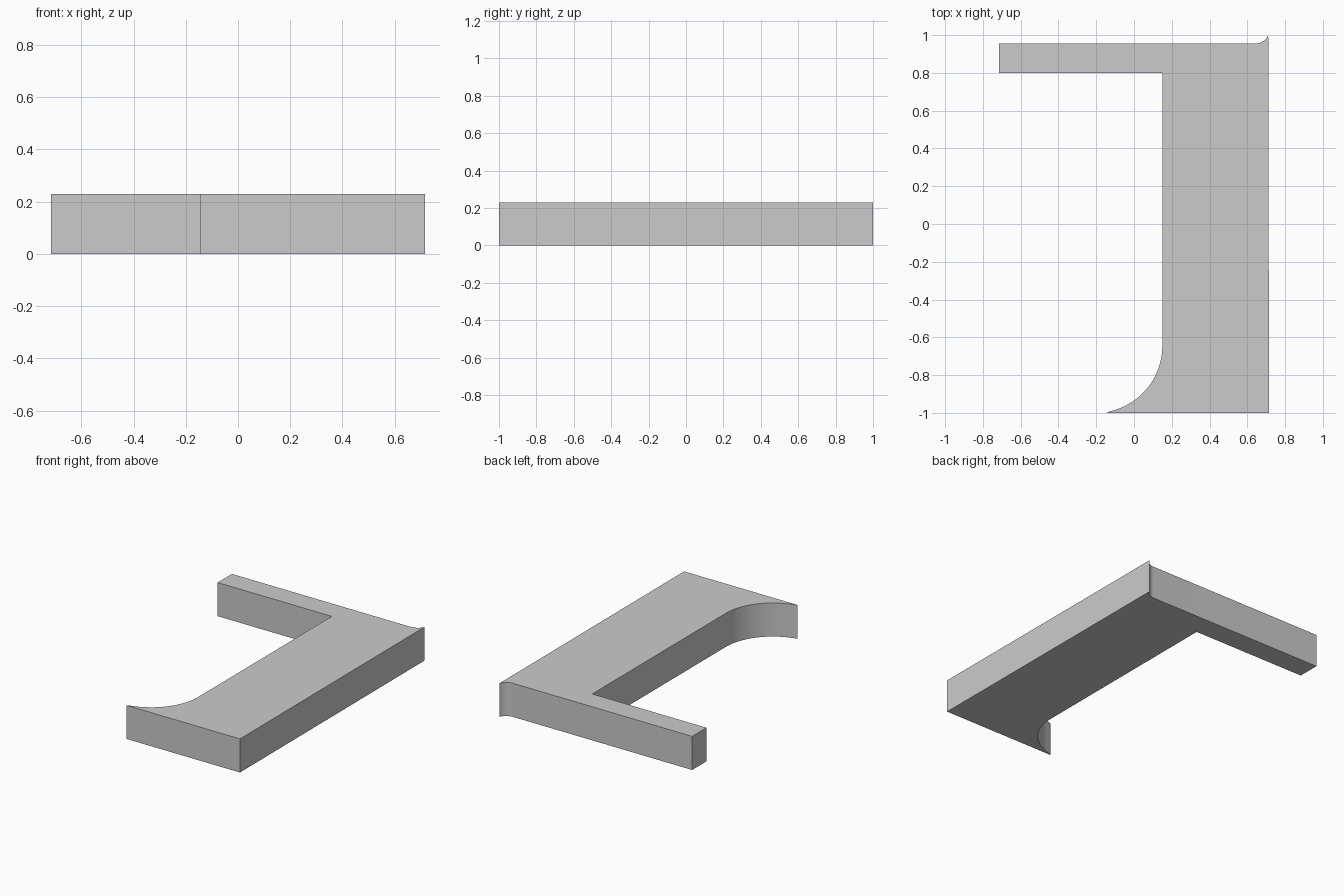
import bpy, bmesh
from math import radians, cos, sin

HEIGHT = 0.23

cube = bpy.data.objects.get("Cube")
if cube:
    bpy.data.objects.remove(cube, do_unlink=True)


def arc(cx, cy, radius, start, end, steps):
    """Points on a circle from start to end, in degrees."""
    angles = [radians(start + (end - start) * i / steps) for i in range(steps + 1)]
    return [(cx + radius * cos(a), cy + radius * sin(a)) for a in angles]


# Single grey material
grey = bpy.data.materials.new("plain grey")
grey.use_nodes = True
colour = (0.6, 0.6, 0.6, 1)
grey.diffuse_color = colour
grey.node_tree.nodes["Principled BSDF"].inputs["Base Color"].default_value = colour

# Outline: wide bar, concave flare at the front, small flare and thin arm at the back
outline = [(-0.715, -1.0), (0.715, -1.0)]
outline = [(0.715, -1.0)]
outline += arc(0.64, 1.032, 0.0777, -24.5, -90, 12)
outline += [(-0.715, 0.955), (-0.715, 0.8), (0.15, 0.8)]
outline += arc(-0.205, -0.645, 0.355, 0, -80, 24)
outline[-1] = (-0.145, -1.0)

# Extrude the outline into a flat bracket
bm = bmesh.new()
base = bm.faces.new([bm.verts.new((x, y, 0)) for x, y in outline])
top = bmesh.ops.extrude_face_region(bm, geom=[base], use_keep_orig=True)
top_verts = [g for g in top["geom"] if isinstance(g, bmesh.types.BMVert)]
bmesh.ops.translate(bm, vec=(0, 0, HEIGHT), verts=top_verts)
bmesh.ops.recalc_face_normals(bm, faces=bm.faces)
mesh = bpy.data.meshes.new("bracket")
bm.to_mesh(mesh)
bm.free()

bracket = bpy.data.objects.new("bracket", mesh)
bpy.context.collection.objects.link(bracket)
mesh.materials.append(grey)

# Smooth the curved walls, keep the corners sharp
bpy.ops.object.select_all(action="DESELECT")
bracket.select_set(True)
bpy.context.view_layer.objects.active = bracket
bpy.ops.object.shade_smooth_by_angle(angle=radians(30))
